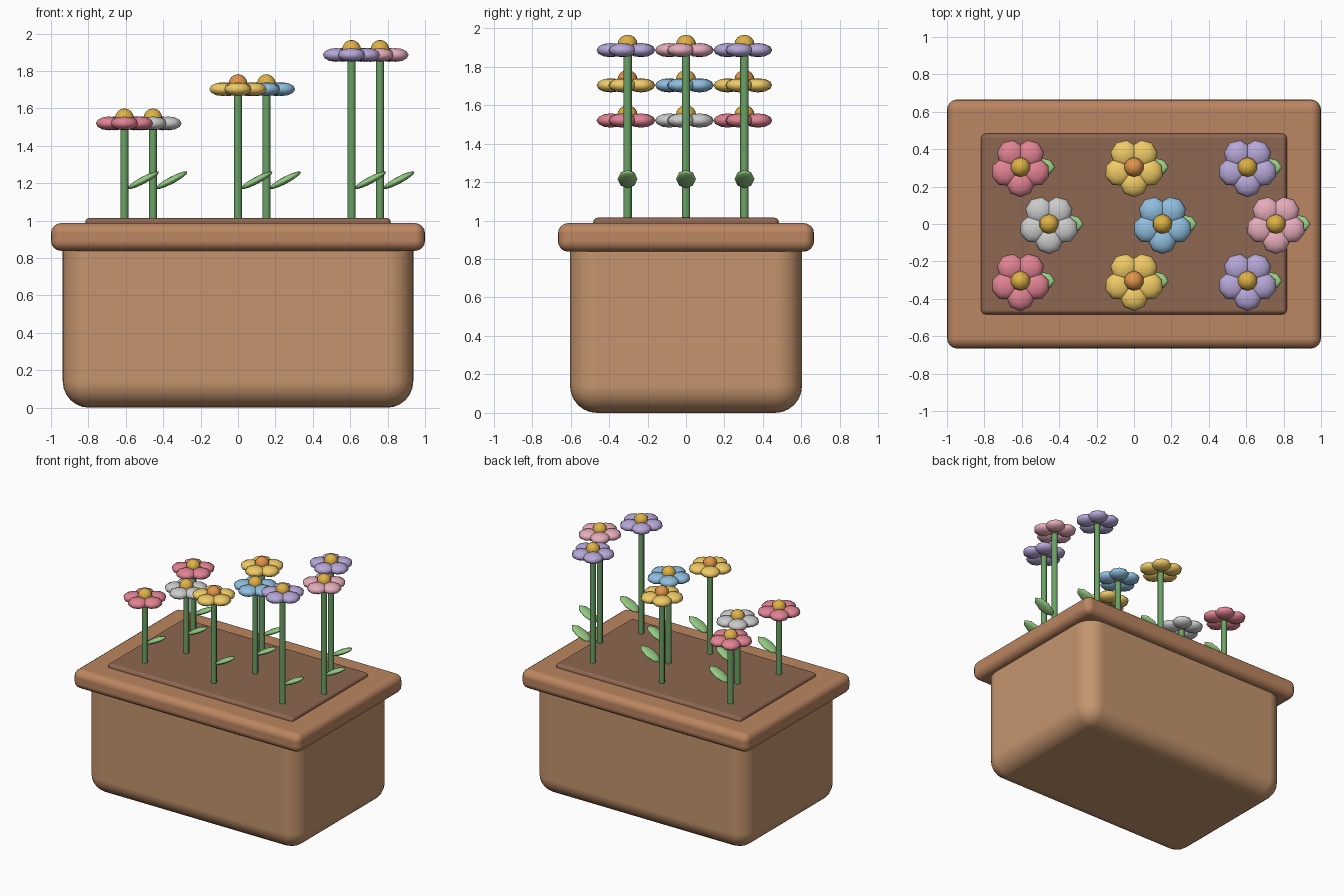
import bpy, bmesh
from math import radians, cos, sin
from mathutils import Matrix, Vector

if "Cube" in bpy.data.objects:
    bpy.data.objects.remove(bpy.data.objects["Cube"])


def material(name, rgb):
    m = bpy.data.materials.new(name)
    m.diffuse_color = [c ** 2.2 for c in rgb] + [1.0]
    m.use_nodes = True
    m.node_tree.nodes["Principled BSDF"].inputs["Base Color"].default_value = m.diffuse_color
    return m


CLAY = material("clay", (0.77, 0.58, 0.43))
RIM = material("rim_clay", (0.73, 0.52, 0.38))
SOIL = material("soil", (0.55, 0.40, 0.32))
STEM = material("stem_green", (0.42, 0.63, 0.40))
LEAF = material("leaf_green", (0.58, 0.79, 0.51))
YELLOW = material("centre_yellow", (0.87, 0.69, 0.28))
ORANGE = material("centre_orange", (0.88, 0.58, 0.30))
ROSE = material("rose", (0.88, 0.51, 0.57))
GOLD = material("gold", (0.94, 0.79, 0.40))
BLUE = material("blue", (0.56, 0.74, 0.87))
LILAC = material("lilac", (0.71, 0.65, 0.84))
BLUSH = material("blush", (0.90, 0.67, 0.73))


def finish(name, bm, mat):
    me = bpy.data.meshes.new(name)
    bm.to_mesh(me)
    bm.free()
    me.polygons.foreach_set("use_smooth", [True] * len(me.polygons))
    if mat:
        me.materials.append(mat)
    ob = bpy.data.objects.new(name, me)
    bpy.context.collection.objects.link(ob)
    return ob


def rounded_box(name, sx, sy, z0, z1, radius, segments, mat):
    bm = bmesh.new()
    bmesh.ops.create_cube(bm, size=1, matrix=Matrix.Translation((0, 0, (z0 + z1) / 2))
                          @ Matrix.Diagonal((sx, sy, z1 - z0, 1)))
    ob = finish(name, bm, mat)
    bev = ob.modifiers.new("round", "BEVEL")
    bev.width, bev.segments, bev.harden_normals = radius, segments, True


def ball(bm, matrix, size, u=8, v=6):
    bmesh.ops.create_uvsphere(bm, u_segments=u, v_segments=v, radius=1,
                              matrix=matrix @ Matrix.Diagonal((*size, 1)))


def flower(tag, x, y, z, petal_mat, centre_mat):
    # stem
    bm = bmesh.new()
    z0 = 0.98
    bmesh.ops.create_cone(bm, cap_ends=True, segments=8, radius1=0.022, radius2=0.022,
                          depth=z - z0, matrix=Matrix.Translation((x, y, (z + z0) / 2)))
    stem = finish("stem_" + tag, bm, STEM)
    for p in stem.data.polygons:
        p.use_smooth = abs(p.normal.z) < 0.5
    # leaf, tilted upward away from the stem
    bm = bmesh.new()
    ball(bm, Matrix.Translation((x + 0.1, y, 1.216)) @ Matrix.Rotation(radians(-28), 4, "Y"),
         (0.096, 0.052, 0.019))
    finish("leaf_" + tag, bm, LEAF)
    # five flattened petals, one pointing to the front
    bm = bmesh.new()
    for i in range(5):
        a = radians(-90 + 72 * i)
        ball(bm, Matrix.Translation((x + 0.087 * cos(a), y + 0.087 * sin(a), z))
             @ Matrix.Rotation(a, 4, "Z"), (0.074, 0.076, 0.037))
    finish("petals_" + tag, bm, petal_mat)
    # flower centre
    bm = bmesh.new()
    ball(bm, Matrix.Translation((x, y, z + 0.027)), (0.053, 0.053, 0.053), 10, 8)
    finish("flower_centre_" + tag, bm, centre_mat)


# planter
rounded_box("planter_body", 1.874, 1.206, 0.0, 0.98, 0.14, 6, CLAY)
rounded_box("planter_rim", 2.0, 1.332, 0.838, 0.987, 0.055, 4, RIM)
rounded_box("soil", 1.634, 0.966, 0.90, 1.015, 0.025, 3, SOIL)

# flowers: three columns rising to the right, middle row shifted
columns = [(-0.607, 1.52, ROSE, None, YELLOW, YELLOW),
           (0.0, 1.703, GOLD, BLUE, ORANGE, YELLOW),
           (0.607, 1.886, LILAC, BLUSH, YELLOW, YELLOW)]
for c, (x, z, outer, middle, outer_centre, middle_centre) in enumerate(columns):
    flower(f"front_{c}", x, -0.304, z, outer, outer_centre)
    flower(f"middle_{c}", x + 0.152, 0, z, middle, middle_centre)
    flower(f"back_{c}", x, 0.304, z, outer, outer_centre)
